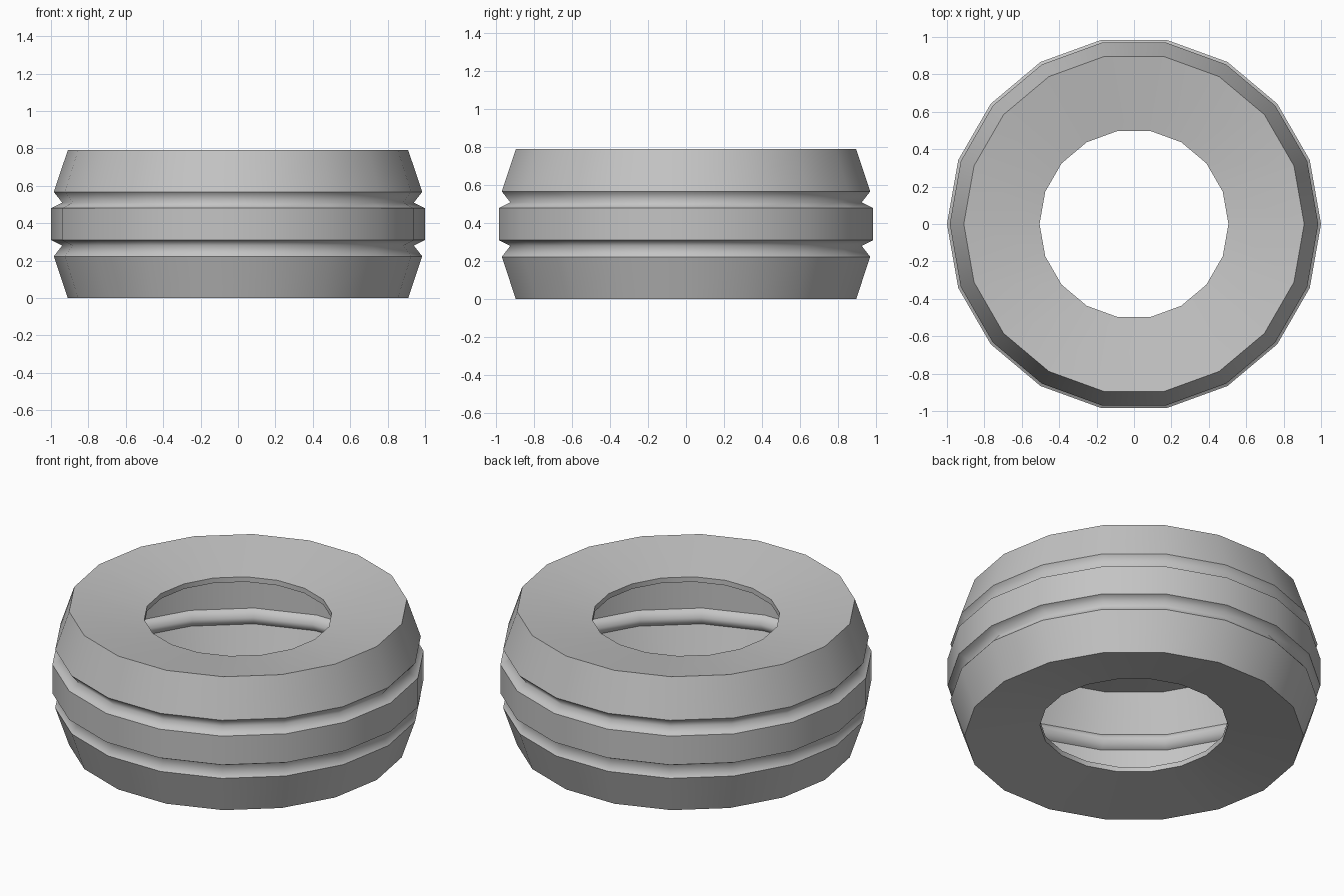
import bpy, bmesh, math

cube = bpy.data.objects.get("Cube")
if cube:
    bpy.data.objects.remove(cube)

SIDES = 18
HEIGHT = 0.79

# Light grey material
grey = bpy.data.materials.new("light_grey")
grey.use_nodes = True
colour = (0.55, 0.55, 0.55, 1)
grey.diffuse_color = colour
grey.node_tree.nodes["Principled BSDF"].inputs["Base Color"].default_value = colour

# Lower half of the shell section: (radius, height, sharp corner)
half = [
    (0.505, 0.095, True),   # inner end of the hole lip
    (0.505, 0.065, True),   # hole rim
    (0.91, 0.0, True),      # outer edge of the dished face
    (0.985, 0.223, True),   # top of the sloping tread
    (0.94, 0.28, False),    # bottom of the groove
    (1.0, 0.31, True),      # edge of the middle band
]
# Mirror the section about mid height
profile = half + [(r, HEIGHT - z, sharp) for r, z, sharp in reversed(half)]

# Turn the section into rings and bridge them
bm = bmesh.new()
rings = []
for r, z, sharp in profile:
    angles = [math.tau * i / SIDES for i in range(SIDES)]
    rings.append([bm.verts.new((r * math.cos(a), r * math.sin(a), z)) for a in angles])
for low, high in zip(rings, rings[1:]):
    for i in range(SIDES):
        j = (i + 1) % SIDES
        bm.faces.new((low[i], low[j], high[j], high[i])).smooth = True

# Keep the corners crisp and the grooves soft
for ring, (r, z, sharp) in zip(rings, profile):
    for i in range(SIDES):
        bm.edges.get((ring[i], ring[(i + 1) % SIDES])).smooth = not sharp

mesh = bpy.data.meshes.new("ring_shell")
bm.to_mesh(mesh)
bm.free()
mesh.materials.append(grey)
shell = bpy.data.objects.new("ring_shell", mesh)
bpy.context.collection.objects.link(shell)
